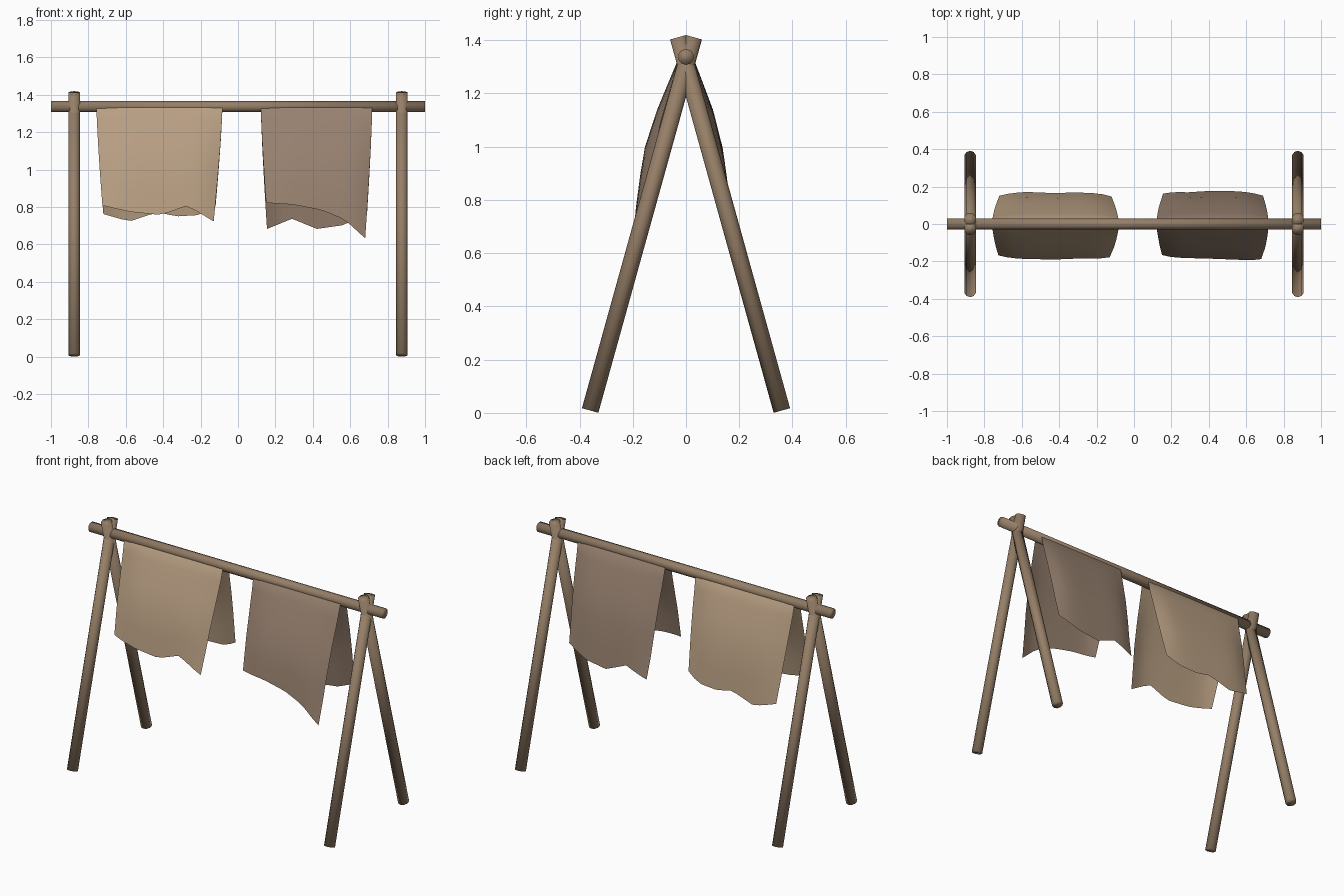
import bpy, bmesh, math
from mathutils import Vector

if "Cube" in bpy.data.objects:
    bpy.data.objects.remove(bpy.data.objects["Cube"])


def material(name, rgb):
    m = bpy.data.materials.new(name)
    m.diffuse_color = (*rgb, 1)
    m.use_nodes = True
    m.node_tree.nodes["Principled BSDF"].inputs["Base Color"].default_value = m.diffuse_color
    return m


WOOD = material("wood", (0.30, 0.21, 0.135))
LIGHT = material("light_cloth", (0.48, 0.345, 0.225))
DARK = material("dark_cloth", (0.31, 0.22, 0.16))


def finish(obj, mat, angle=math.pi):
    obj.data.materials.append(mat)
    bpy.ops.object.select_all(action='DESELECT')
    obj.select_set(True)
    bpy.context.view_layer.objects.active = obj
    bpy.ops.object.shade_smooth_by_angle(angle=angle)


def pole(name, a, b, radius):
    a, b = Vector(a), Vector(b)
    d = b - a
    bpy.ops.mesh.primitive_cylinder_add(
        vertices=10, radius=radius, depth=d.length, location=(a + b) / 2,
        rotation=d.to_track_quat('Z', 'Y').to_euler())
    obj = bpy.context.object
    obj.name = name
    finish(obj, WOOD)


def lerp_table(x, table):
    for (x0, y0), (x1, y1) in zip(table, table[1:]):
        if x <= x1:
            return y0 + (y1 - y0) * (x - x0) / (x1 - x0)
    return table[-1][1]


# Distance of the hanging cloth from the bar plane, by height
FRONT_SAG = [(0.60, 0.207), (0.78, 0.187), (0.90, 0.171), (1.0, 0.154),
             (1.14, 0.108), (1.27, 0.054), (1.335, 0.027)]
BACK_SAG = [(0.60, 0.19), (0.75, 0.168), (0.90, 0.152), (1.0, 0.137),
            (1.14, 0.101), (1.27, 0.052), (1.335, 0.027)]
DROPS = [0, 0.12, 0.35, 0.6, 0.8, 1]


def cloth(name, x0, x1, front, back, mat):
    """Sheet folded over the bar; front and back list (x, z) along each hem."""
    bm = bmesh.new()
    columns = []
    n = 12
    for i in range(n + 1):
        u = i / n
        edge = abs(2 * u - 1) ** 5
        path = []
        for side, hem, sag in ((-1, front, FRONT_SAG), (1, back, BACK_SAG)):
            hx = hem[0][0] + u * (hem[-1][0] - hem[0][0])
            hz = lerp_table(hx, hem) - 0.007
            half = []
            for t in DROPS:
                z = 1.335 + t * (hz - 1.335)
                x = x0 + u * (x1 - x0)
                x += (hx - x) * t ** 1.3
                y = lerp_table(z, sag)
                y -= 0.034 * edge * math.sin(math.pi * t ** 0.9 * 0.85)  # edges curl in
                half.append((x, side * y, z))
            path.append(half)
        top = (x0 + u * (x1 - x0), 0, 1.362)
        columns.append([bm.verts.new(p)
                        for p in path[0][::-1] + [top] + path[1]])
    for a, b in zip(columns, columns[1:]):
        for j in range(len(a) - 1):
            bm.faces.new((a[j], b[j], b[j + 1], a[j + 1]))
    bmesh.ops.recalc_face_normals(bm, faces=bm.faces)
    mesh = bpy.data.meshes.new(name)
    bm.to_mesh(mesh)
    bm.free()
    obj = bpy.data.objects.new(name, mesh)
    bpy.context.collection.objects.link(obj)
    finish(obj, mat)


# Crossed legs at both ends
for s, end in ((-1, "left"), (1, "right")):
    for f, face in ((-1, "front"), (1, "back")):
        pole(f"{end}_{face}_leg", (0.876 * s, 0.36 * f, 0.009),
             (0.876 * s, -0.029 * f, 1.411), 0.032)

# Crossbar
pole("crossbar", (-1, 0, 1.337), (1, 0, 1.337), 0.03)

# Hanging cloths
cloth("left_cloth", -0.757, -0.083,
      [(-0.725, 0.815), (-0.57, 0.78), (-0.41, 0.765), (-0.27, 0.815), (-0.13, 0.73)],
      [(-0.72, 0.77), (-0.58, 0.73), (-0.43, 0.78), (-0.33, 0.757),
       (-0.2, 0.765), (-0.12, 0.81)], LIGHT)
cloth("right_cloth", 0.122, 0.718,
      [(0.15, 0.83), (0.3, 0.82), (0.45, 0.79), (0.57, 0.74), (0.68, 0.64)],
      [(0.155, 0.69), (0.29, 0.745), (0.42, 0.69), (0.56, 0.71), (0.69, 0.77)], DARK)
